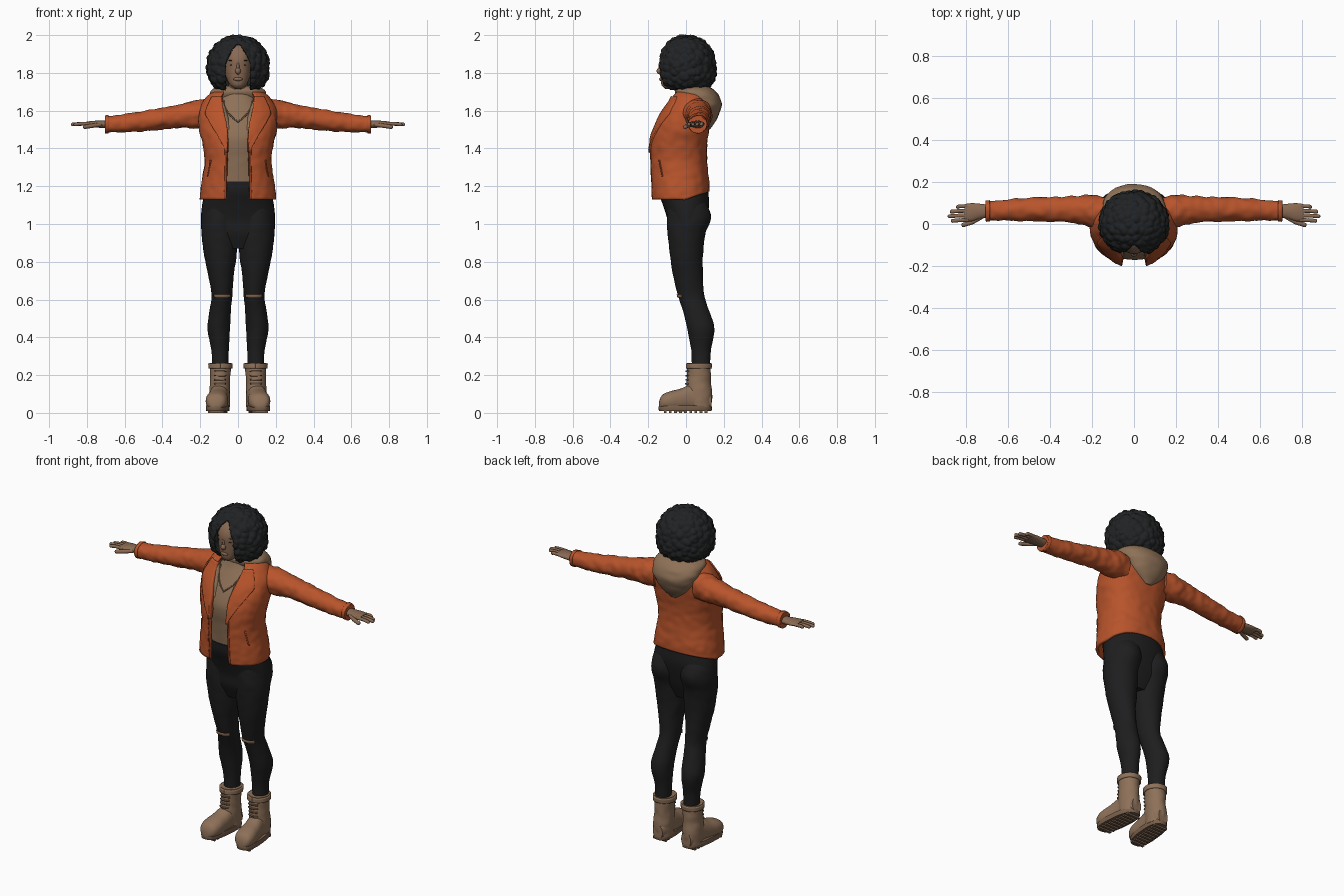
import bpy, bmesh, math
from mathutils import Vector, Matrix, noise

if "Cube" in bpy.data.objects:
    bpy.data.objects.remove(bpy.data.objects["Cube"])

TAU = 2 * math.pi


def material(name, *rgb):
    m = bpy.data.materials.new(name)
    m.use_nodes = True
    m.diffuse_color = (*rgb, 1)
    m.node_tree.nodes["Principled BSDF"].inputs["Base Color"].default_value = (*rgb, 1)
    return m


black_hair = material("black hair", .015, .016, .017)
black_denim = material("black denim", .013, .013, .014)
orange = material("orange leather", .48, .088, .024)
dark_orange = material("dark orange trim", .3, .052, .016)
tan = material("tan cotton", .27, .165, .095)
brown_skin = material("brown skin", .25, .142, .085)
boot_tan = material("boot tan", .27, .165, .1)
sole_tan = material("dark sole tan", .19, .115, .07)


def finish(name, bm, mat, mirror=False, thick=0):
    """Turn a bmesh into a smooth object, optionally thickened and mirrored."""
    bmesh.ops.recalc_face_normals(bm, faces=bm.faces)
    me = bpy.data.meshes.new(name)
    bm.to_mesh(me)
    bm.free()
    me.materials.append(mat)
    ob = bpy.data.objects.new(name, me)
    bpy.context.collection.objects.link(ob)
    bpy.ops.object.select_all(action='DESELECT')
    ob.select_set(True)
    bpy.context.view_layer.objects.active = ob
    bpy.ops.object.shade_smooth_by_angle(angle=math.radians(50))
    if thick:
        s = ob.modifiers.new("Thickness", 'SOLIDIFY')
        s.thickness, s.offset = thick, 0
    if mirror:
        ob.modifiers.new("Mirror", 'MIRROR')
    return ob


def sample(rows, t):
    """Smoothly interpolate all columns of a section table at t."""
    last = len(rows) - 1
    k = next((j for j in range(last - 1) if t < rows[j + 1][0]), last - 1)
    a, b, pre, post = rows[k], rows[k + 1], rows[max(k - 1, 0)], rows[min(k + 2, last)]
    h = b[0] - a[0]
    s = (t - a[0]) / h
    out = []
    for c in range(1, len(a)):
        ma = (b[c] - pre[c]) / (b[0] - pre[0]) * h
        mb = (post[c] - a[c]) / (post[0] - a[0]) * h
        d = b[c] - a[c]
        out.append(a[c] + s * (ma + s * (3 * d - 2 * ma - mb + s * (ma + mb - 2 * d))))
    return out


def upright(u, v, t):
    return Vector((u, v, t))


def sideways(u, v, t):
    return Vector((t, u, v))


def lengthwise(u, v, t):
    return Vector((u, t, v))


def surface(rows, frame=upright, power=2, ruffle=0):
    """Surface through sections (t, centre u, centre v, radius u, radius v)."""
    def at(t, a):
        cu, cv, ru, rv = sample(rows, t)[:4]
        s, c = math.sin(a), math.cos(a)
        du = max(ru, .002) * math.copysign(abs(s) ** (2 / power), s)
        dv = -max(rv, .002) * math.copysign(abs(c) ** (2 / power), c)
        k = 1 + ruffle * noise.noise(frame(cu + du, cv + dv, t) * 28)
        return frame(cu + du * k, cv + dv * k, t)
    return at


def patch(name, at, low, high, span, mat, mirror=False, thick=.01, rings=32, sides=40):
    """Cover part of a surface; span gives the angle range at each t."""
    bm = bmesh.new()
    grid = []
    for i in range(rings + 1):
        t = low + (high - low) * i / rings
        a, b = span(t)
        grid.append([bm.verts.new(at(t, a + (b - a) * j / sides)) for j in range(sides + 1)])
    for r, q in zip(grid, grid[1:]):
        for j in range(sides):
            bm.faces.new((r[j], r[j + 1], q[j + 1], q[j]))
    return finish(name, bm, mat, mirror, thick)


def loft(name, rows, mat, mirror=False, rings=32, sides=32, **shape):
    """Closed, capped body through the sections."""
    at = surface(rows, **shape)
    bm = bmesh.new()
    low, high = rows[0][0], rows[-1][0]
    grid = [[bm.verts.new(at(low + (high - low) * i / rings, TAU * j / sides))
             for j in range(sides)] for i in range(rings + 1)]
    for r, q in zip(grid, grid[1:]):
        for j in range(sides):
            n = (j + 1) % sides
            bm.faces.new((r[j], r[n], q[n], q[j]))
    bm.faces.new(grid[0])
    bm.faces.new(grid[-1])
    finish(name, bm, mat, mirror)
    return at


def blob(name, loc, size, mat, mirror=False):
    bm = bmesh.new()
    bmesh.ops.create_uvsphere(bm, u_segments=16, v_segments=10, radius=1,
                              matrix=Matrix.Translation(loc) @ Matrix.Diagonal((*size, 1)))
    finish(name, bm, mat, mirror)


def tube(name, points, radius, mat, mirror=False):
    """Round tube along points with rounded ends."""
    pts = [Vector(p) for p in points]
    bm = bmesh.new()
    for p, q in zip(pts, pts[1:]):
        turn = (q - p).to_track_quat('Z', 'Y').to_matrix().to_4x4()
        bmesh.ops.create_cone(bm, segments=10, radius1=radius, radius2=radius, depth=(q - p).length,
                              matrix=Matrix.Translation((p + q) / 2) @ turn)
    for p in pts:
        bmesh.ops.create_uvsphere(bm, u_segments=10, v_segments=6, radius=radius,
                                  matrix=Matrix.Translation(p))
    finish(name, bm, mat, mirror)


# Trousers: hips and mirrored legs, with a rip at each knee
loft("trouser_hips", [(.87, 0, 0, .1, .06), (.95, 0, 0, .185, .09), (1.02, 0, .005, .196, .103),
                      (1.1, 0, 0, .19, .122), (1.17, 0, -.015, .176, .133),
                      (1.225, 0, -.02, .168, .132)], black_denim, power=2.2)
leg = loft("trouser_legs", [(.24, .095, .08, .043, .048), (.33, .095, .08, .046, .052),
                            (.45, .102, .078, .06, .072), (.55, .093, .05, .056, .069),
                            (.62, .085, .027, .055, .07), (.72, .09, .012, .066, .078),
                            (.82, .093, .003, .084, .086), (.95, .097, .003, .096, .1),
                            (1.03, .096, .016, .097, .116), (1.1, .09, .01, .09, .105),
                            (1.15, .08, 0, .06, .08)], black_denim, True, 48, ruffle=.03)
patch("knee_rips", leg, .612, .627, lambda t: (-.85, .8), brown_skin, True, rings=3)

# Boots: shaft, foot, padded cuff, laces, sole and treads
shaft = loft("boot_shafts", [(.03, .097, .075, .054, .06), (.1, .097, .07, .055, .069),
                             (.17, .095, .068, .053, .064), (.24, .093, .069, .056, .062),
                             (.265, .093, .07, .058, .063)], boot_tan, True, ruffle=.04)
patch("boot_cuffs", shaft, .235, .262, lambda t: (0, TAU), boot_tan, True, .014, 4)
for i in range(4):
    z = .15 + .022 * i
    patch("boot_lace", shaft, z, z + .007, lambda t: (-.55, .55), sole_tan, True, .014, 2, 10)
loft("boot_feet", [(-.143, .118, .042, .022, .016), (-.13, .116, .055, .045, .036),
                   (-.09, .113, .062, .058, .05), (-.03, .107, .068, .055, .06),
                   (.03, .1, .08, .05, .07), (.09, .096, .075, .05, .06),
                   (.136, .095, .06, .032, .04)], boot_tan, True, frame=lengthwise, power=2.3)
loft("boot_soles", [(.01, .107, -.004, .058, .139), (.025, .107, -.004, .06, .142),
                    (.04, .107, -.004, .058, .139)], sole_tan, True, 4, power=2.7,
     frame=lambda u, v, t: Vector((u - .09 * v, v, t)))
bm = bmesh.new()
for i in range(9):
    y = -.11 + .027 * i
    bmesh.ops.create_cube(bm, size=1, matrix=Matrix.Translation((.107 - .09 * y, y, .008))
                          @ Matrix.Diagonal((.085, .015, .016, 1)))
finish("boot_treads", bm, sole_tan, True)

# Shirt with a fine necklace
shirt = loft("shirt", [(1.2, 0, -.02, .16, .125), (1.33, 0, -.03, .148, .128),
                       (1.45, 0, -.04, .16, .13), (1.53, 0, -.025, .16, .12),
                       (1.6, 0, 0, .14, .105), (1.66, 0, .01, .1, .08),
                       (1.71, 0, .01, .07, .06)], tan, power=2.2, ruffle=.015)
tube("necklace", [shirt(1.54 + .11 * abs(k) / 6, k / 8) for k in range(-6, 7)], .004, sole_tan)

# Open jacket; the last column is half the width of the opening
jacket_rows = [(1.13, 0, -.03, .196, .146, .062), (1.2, 0, -.032, .189, .148, .06),
               (1.33, 0, -.04, .17, .145, .057), (1.42, 0, -.04, .18, .145, .057),
               (1.5, 0, -.025, .198, .14, .06), (1.58, 0, -.002, .2, .128, .075),
               (1.64, 0, .015, .18, .105, .085), (1.68, 0, .02, .15, .09, .085),
               (1.7, 0, .025, .11, .075, .07)]
jacket = surface(jacket_rows, power=2.3, ruffle=.025, frame=lambda u, v, t:
                 Vector((u, v, t + 3 * max(0, v) * max(0, 1.25 - t))))


def opening(t):
    row = sample(jacket_rows, t)
    return math.asin(min(1, row[4] / row[2]) ** 1.15)


def lapel_span(t):
    wide = .62 * (t - 1.38) / .2 if t < 1.58 else .62 - 2.5 * (t - 1.58)
    return opening(t) - .02, opening(t) + max(.01, wide)


patch("jacket_body", jacket, 1.13, 1.7, lambda t: (opening(t), TAU - opening(t)),
      orange, thick=.014, rings=44, sides=72)
patch("jacket_lapels", jacket, 1.38, 1.67, lapel_span, orange, True, .03, 24, 10)
patch("jacket_front_edges", jacket, 1.13, 1.4, lambda t: (opening(t), opening(t) + .06),
      dark_orange, True, .018, 16, 3)
patch("jacket_pockets", jacket, 1.25, 1.34, lambda t: (.98 - t + 1.25, 1.03 - t + 1.25),
      dark_orange, True, .02, 8, 2)

# Sleeves with cuffs
sleeve = loft("jacket_sleeves", [(.13, .055, 1.585, .07, .08), (.2, .062, 1.582, .076, .077),
                                 (.3, .07, 1.573, .062, .063), (.45, .07, 1.551, .057, .056),
                                 (.6, .066, 1.533, .051, .048), (.705, .062, 1.527, .046, .043)],
              orange, True, 56, frame=sideways, ruffle=.1)
patch("sleeve_cuffs", sleeve, .685, .704, lambda t: (0, TAU), orange, True, .008, 3)

# Hands: palm, four fingers and a thumb
loft("palms", [(.68, .062, 1.527, .028, .022), (.73, .06, 1.528, .036, .019),
               (.77, .056, 1.53, .043, .016), (.805, .053, 1.53, .042, .011)],
     brown_skin, True, 12, 20, frame=sideways)
for i, tip in enumerate((.845, .875, .885, .87)):
    y = .085 - .022 * i
    tube("finger", [(.79, y, 1.53), (.83, y - .001, 1.531), (tip - .009, y - .004, 1.527)],
         .0095, brown_skin, True)
tube("thumb", [(.73, .03, 1.525), (.77, .008, 1.52), (.81, -.004, 1.514)], .011, brown_skin, True)

# Hood resting on the back, with its edges running down the chest
loft("hood", [(1.5, 0, .115, .02, .012), (1.55, 0, .108, .085, .052), (1.62, 0, .09, .137, .098),
              (1.67, 0, .065, .15, .115), (1.71, 0, .045, .14, .105), (1.73, 0, .04, .1, .075)],
     tan, power=2.2, ruffle=.04)
tube("hood_edges", [(.115, .01, 1.69), (.108, -.045, 1.665), (.088, -.078, 1.62),
                    (.07, -.112, 1.56), (.058, -.135, 1.5)], .021, tan, True)

# Neck, head and face
loft("neck", [(1.62, 0, .01, .065, .06), (1.68, 0, 0, .052, .055), (1.78, 0, -.01, .05, .055)],
     brown_skin)
loft("head", [(1.716, 0, -.09, .016, .02), (1.732, 0, -.078, .04, .05),
              (1.77, 0, -.06, .06, .075), (1.82, 0, -.045, .071, .094),
              (1.88, 0, -.04, .075, .099), (1.93, 0, -.03, .07, .082),
              (1.97, 0, -.02, .035, .04)], brown_skin, power=2.2)
blob("nose", (0, -.139, 1.81), (.015, .017, .018), brown_skin)
blob("nose_bridge", (0, -.136, 1.832), (.008, .01, .03), brown_skin)
blob("lips", (0, -.131, 1.767), (.024, .011, .01), brown_skin)
blob("eyes", (.031, -.128, 1.842), (.013, .006, .004), black_hair, True)
blob("eyebrows", (.033, -.129, 1.866), (.017, .005, .003), black_hair, True)

# Curly hair: bumpy rounded shell, parted in the centre around the face
bm = bmesh.new()
bmesh.ops.create_icosphere(bm, subdivisions=6, radius=1)
for v in bm.verts:
    d = v.co.normalized()
    flat = math.hypot(d.x, d.y)
    if d.z < 0:
        d /= (flat ** 2.8 + abs(d.z) ** 2.8) ** (1 / 2.8)
    p = Vector((d.x * .163, d.y * .153, d.z * (.163 if d.z > 0 else .135)))
    curl = noise.voronoi(p * 32)[0][0]
    v.co = p * (1 + .11 * (.35 - curl)) + Vector((0, .004, 1.835))


def over_face(c):
    width = .066 * min(1, max(0, 1.95 - c.z) / .1) ** .6
    return c.y < -.03 and abs(c.x) < width


bmesh.ops.delete(bm, geom=[f for f in bm.faces if over_face(f.calc_center_median())],
                 context='FACES')
finish("curly_hair", bm, black_hair, thick=.012)
